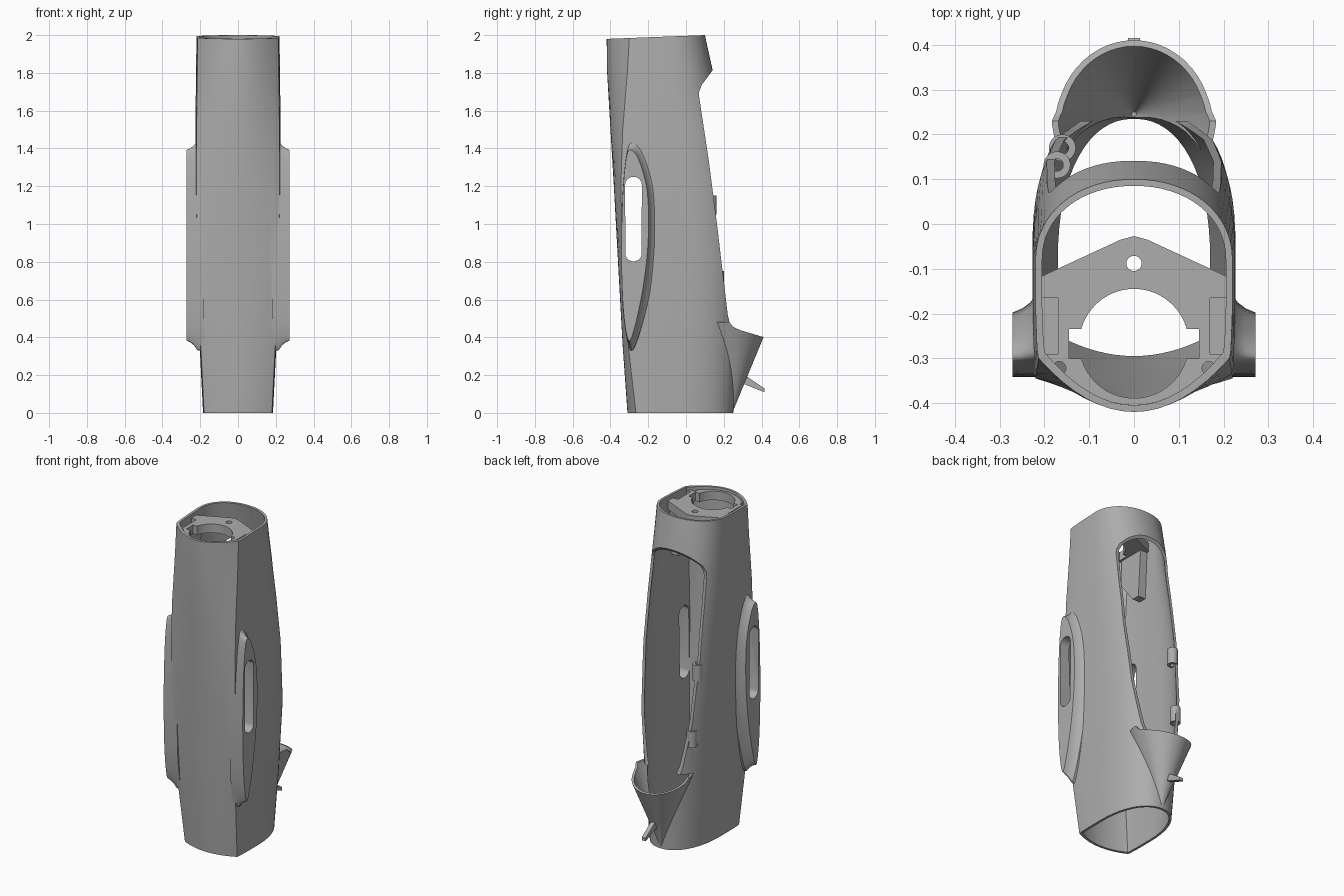
import bpy, bmesh, math
from mathutils import Vector

if "Cube" in bpy.data.objects:
    bpy.data.objects.remove(bpy.data.objects["Cube"], do_unlink=True)

grey = bpy.data.materials.new("matte grey")
grey.use_nodes = True
tone = (0.42, 0.42, 0.42, 1)
grey.diffuse_color = tone
grey.node_tree.nodes["Principled BSDF"].inputs["Base Color"].default_value = tone


def loft(name, rings):
    """Closed solid through rings of equal point count."""
    bm = bmesh.new()
    loops = [[bm.verts.new(p) for p in ring] for ring in rings]
    n = len(loops[0])
    for a, b in zip(loops, loops[1:]):
        for i in range(n):
            j = (i + 1) % n
            bm.faces.new((a[i], a[j], b[j], b[i]))
    bm.faces.new(loops[0])
    bm.faces.new(loops[-1])
    bmesh.ops.recalc_face_normals(bm, faces=bm.faces)
    me = bpy.data.meshes.new(name)
    bm.to_mesh(me)
    bm.free()
    me.materials.append(grey)
    ob = bpy.data.objects.new(name, me)
    bpy.context.collection.objects.link(ob)
    return ob


def prism_z(name, pts, z0, z1):
    return loft(name, [[(x, y, z) for x, y in pts] for z in (z0, z1)])


def prism_x(name, pts, x0, x1):
    return loft(name, [[(x, y, z) for y, z in pts] for x in (x0, x1)])


def circle(cx, cy, r, n=32, sx=1.0):
    return [(cx + sx * r * math.cos(math.tau * i / n), cy + r * math.sin(math.tau * i / n))
            for i in range(n)]


def box(x0, x1, y0, y1):
    return [(x0, y0), (x1, y0), (x1, y1), (x0, y1)]


def combine(target, tool, op):
    """Apply a boolean and discard the tool."""
    mod = target.modifiers.new(op, 'BOOLEAN')
    mod.operation, mod.object, mod.solver = op, tool, 'EXACT'
    dg = bpy.context.evaluated_depsgraph_get()
    me = bpy.data.meshes.new_from_object(target.evaluated_get(dg))
    target.modifiers.clear()
    target.data = me
    bpy.data.objects.remove(tool, do_unlink=True)


def finish(ob, angle=32):
    bpy.ops.object.select_all(action='DESELECT')
    ob.select_set(True)
    bpy.context.view_layer.objects.active = ob
    bpy.ops.object.shade_smooth_by_angle(angle=math.radians(angle))


def smooth_loop(pts, steps=5):
    """Closed Catmull-Rom curve through 2D points."""
    out, n = [], len(pts)
    for i in range(n):
        a, b, c, d = (Vector(pts[(i + k) % n]) for k in (-1, 0, 1, 2))
        for s in range(steps):
            t = s / steps
            p = b + (c - a) * t / 2 + (2 * a - 5 * b + 4 * c - d) * t**2 / 2 \
                + (3 * b - a - 3 * c + d) * t**3 / 2
            out.append((p.x, p.y))
    return out


# Shell stations: z, half width, front apex y, front corner y, back y, back roundness
STATIONS = [(0, .185, -.31, -.265, .25, 2.2), (.35, .203, -.335, -.305, .268, 2.4),
            (.8, .222, -.36, -.335, .262, 2.9), (1.2, .227, -.382, -.345, .235, 2.9),
            (1.5, .226, -.4, -.335, .192, 2.6), (1.81, .222, -.418, -.31, .142, 2.2),
            (2.0, .22, -.42, -.3, .1, 2.1)]


def section(st, t=0.0, z=None, tilt=True):
    z0, w, yf, yc, yb, e = st
    w, yf, yc, yb = w - t, yf + t, yc + t * .9, yb - t
    ys, xc = -.08, w * .97
    pts = []
    for i in range(-8, 8):
        u = i / 8
        pts.append((xc * u, yf + (yc - yf) * u * u))
    pts += [(xc, yc), (w * .985, yc + .02), (w, (yc + ys) / 2)]
    for i in range(33):
        a = math.pi * i / 32
        c, s = math.cos(a), math.sin(a)
        pts.append((math.copysign(abs(c)**(2 / e), c) * w, ys + (yb - ys) * abs(s)**(2 / e)))
    pts += [(-w, (yc + ys) / 2), (-w * .985, yc + .02)]
    zz = z0 if z is None else z
    lean = .02 if tilt and zz == 2.0 else 0
    return [(x, y, zz - lean * (.1 - y) / .52) for x, y in pts]


# Main shell with conical scoop at the lower back
shell = loft("shell", [section(s) for s in STATIONS])


def cone(name, t, z0):
    rings = []
    for z in (z0, .2, .48):
        r = max(.165 * z / .4 - t, .003)
        rings.append([(x, y, z) for x, y in circle(0, .245, r, 48, .93)])
    return loft(name, rings)


combine(shell, cone("scoop", 0, .012), 'UNION')

# Side fairings, mirrored: teardrop face flaring into the wall
face = smooth_loop([(-.305, .385), (-.332, .55), (-.342, .85), (-.335, 1.15), (-.318, 1.34),
                    (-.295, 1.392), (-.25, 1.34), (-.205, 1.17), (-.2, .92), (-.225, .68),
                    (-.27, .46)])


def flare(k):
    ring = []
    for y, z in face:
        back = max(0, min(1, (y + .335) / .13))
        ring.append((y + .045 * k * back, .89 + (z - .89) * (1 + .1 * k)))
    return ring


for side in (-1, 1):
    rings = [[(side * x, y, z) for y, z in flare(k)]
             for x, k in ((.272, 0), (.25, .2), (.232, .5), (.215, 1), (.18, 1.1))]
    combine(shell, loft("fairing", rings), 'UNION')

# Hollow out shell and scoop
T = .015
bore = [section(STATIONS[0], T, -.05)] + [section(s, T, tilt=False) for s in STATIONS]
bore.append(section(STATIONS[-1], T, 2.1))
combine(shell, loft("bore", bore), 'DIFFERENCE')
combine(shell, cone("scoop_bore", .015, .05), 'DIFFERENCE')

# Long access opening in the back
opening = [(.6, .33), (.415, .4), (.29, .437), (.25, .455), (.23, .48), (.221, .52),
           (.164, 1.0), (.12, 1.34), (.07, 1.67), (.07, 1.7), (.082, 1.735), (.14, 1.812),
           (.6, 2.4)]
combine(shell, prism_x("opening_cutter", opening, -.5, .5), 'DIFFERENCE')

# Rounded slot through each fairing
slot = [(y, z + (.18 if z > 1.025 else -.18)) for y, z in circle(-.278, 1.026, .044, 32)]
for x0, x1 in ((-.4, -.12), (.12, .4)):
    combine(shell, prism_x("slot_cutter", slot, x0, x1), 'DIFFERENCE')
finish(shell)

# Mounting plate inside the top, with a chevron back edge
top = STATIONS[-1]
plate = loft("mounting_plate", [section(top, .01, z, False) for z in (1.91, 1.965)])
chevron = [(-.3, -.16), (-.03, -.035), (0, -.027), (.03, -.035), (.3, -.16), (.3, .3), (-.3, .3)]
combine(plate, prism_z("chevron_cutter", chevron, 1.8, 2.1), 'DIFFERENCE')
for s in (-1, 1):
    # hanging legs, hollowed by rectangular pockets
    leg = prism_x("leg", [(-.3, 1.93), (-.3, 1.75), (-.2, 1.62), (-.15, 1.62), (-.13, 1.93)],
                  s * .158, s * .212)
    combine(plate, leg, 'UNION')
    combine(plate, prism_z("pocket_cutter", box(*sorted((s * .17, s * .207)), -.29, -.165),
                           1.78, 2.1), 'DIFFERENCE')
    combine(plate, prism_z("screw_cutter", circle(s * .167, -.322, .015, 20), 1.8, 2.1),
            'DIFFERENCE')
combine(plate, prism_z("round_cutter", circle(0, -.267, .122, 64), 1.8, 2.1), 'DIFFERENCE')
combine(plate, prism_z("key_cutter", box(-.145, .145, -.3, -.235), 1.8, 2.1), 'DIFFERENCE')
combine(plate, prism_z("hole_cutter", circle(0, -.088, .017, 24), 1.8, 2.1), 'DIFFERENCE')
finish(plate)

# Screw bosses along one edge of the opening
for i, (x, y, z) in enumerate([(-.172, .132, 1.1), (-.16, .17, .7)]):
    boss = prism_z("screw_boss_%d" % (i + 1), circle(x, y, .03, 28), z - .05, z + .05)
    combine(boss, prism_z("boss_cutter", circle(x, y, .014, 20), z - .2, z + .2), 'DIFFERENCE')
    finish(boss)

# Small hook under the scoop
prism_x("hook", [(.3, .155), (.325, .19), (.415, .13), (.415, .11), (.4, .115)], -.013, .013)
